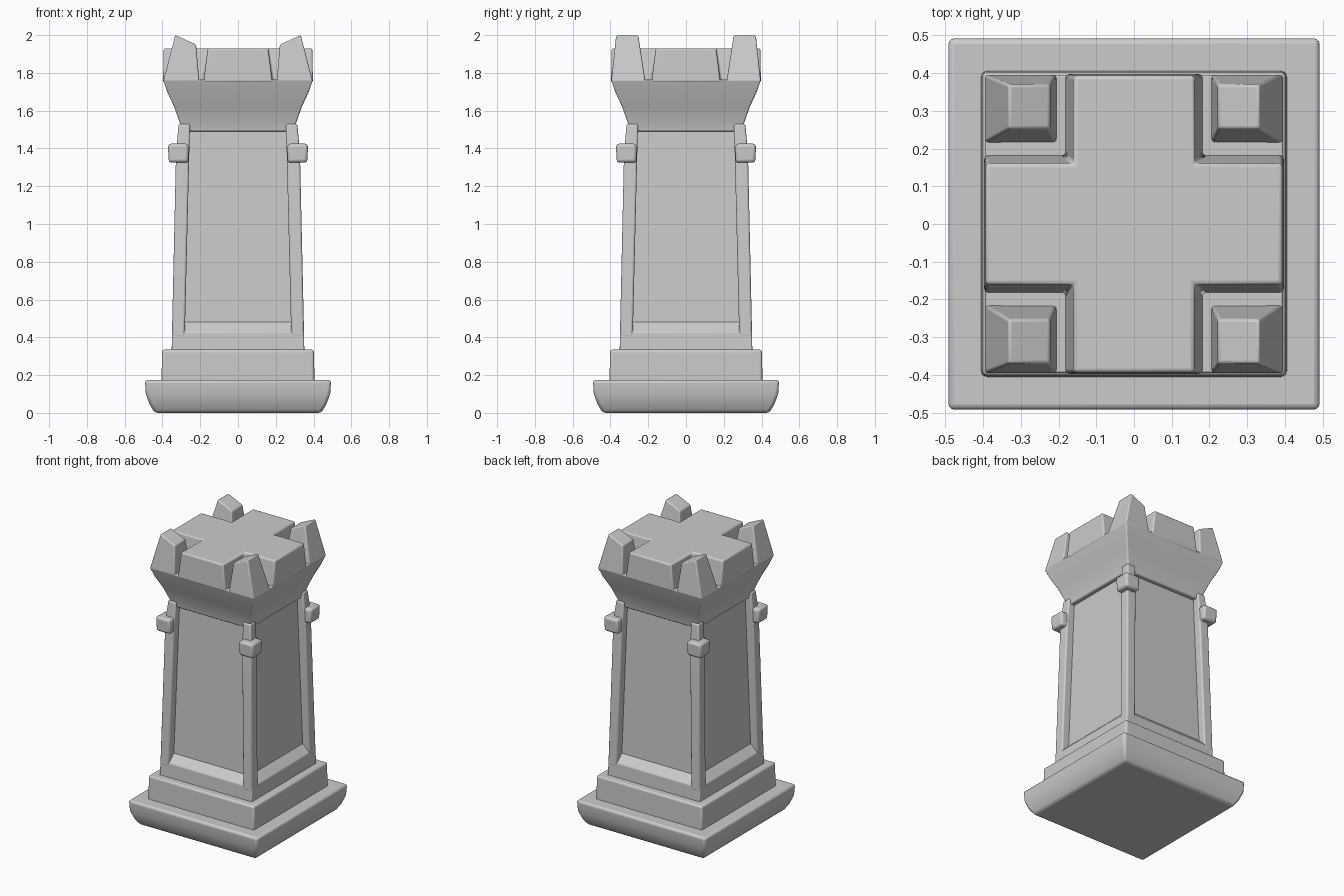
import bpy, bmesh, math

if "Cube" in bpy.data.objects:
    bpy.data.objects.remove(bpy.data.objects["Cube"])


def loft(name, rings, bevel=0.012, segments=3):
    """Closed solid from rings of equal point counts, with softened edges."""
    bm = bmesh.new()
    loops = [[bm.verts.new(p) for p in ring] for ring in rings]
    n = len(loops[0])
    for a, b in zip(loops, loops[1:]):
        for i in range(n):
            j = (i + 1) % n
            bm.faces.new((a[i], a[j], b[j], b[i]))
    bm.faces.new(loops[0])
    bm.faces.new(loops[-1])
    bmesh.ops.recalc_face_normals(bm, faces=bm.faces[:])
    mesh = bpy.data.meshes.new(name)
    bm.to_mesh(mesh)
    bm.free()
    ob = bpy.data.objects.new(name, mesh)
    bpy.context.collection.objects.link(ob)
    mod = ob.modifiers.new("Bevel", 'BEVEL')
    mod.width = bevel
    mod.segments = segments
    mod.limit_method = 'ANGLE'
    mod.angle_limit = math.radians(25)
    bpy.context.view_layer.objects.active = ob
    ob.select_set(True)
    bpy.ops.object.shade_smooth_by_angle(angle=math.radians(35))
    ob.select_set(False)
    return ob


def rect(z, x0, x1, y0, y1):
    return [(x0, y0, z), (x1, y0, z), (x1, y1, z), (x0, y1, z)]


def square_stack(name, profile, bevel=0.012):
    """Square tower section from (height, half width) pairs."""
    return loft(name, [rect(z, -h, h, -h, h) for z, h in profile], bevel)


def cross(z, w, l):
    return [(-w, -l, z), (w, -l, z), (w, -w, z), (l, -w, z), (l, w, z), (w, w, z),
            (w, l, z), (-w, l, z), (-w, w, z), (-l, w, z), (-l, -w, z), (-w, -w, z)]


# Stepped base
square_stack("base_slab", [(0, 0.44), (0.045, 0.468), (0.10, 0.488), (0.175, 0.493)], 0.016)
square_stack("plinth", [(0.16, 0.405), (0.335, 0.402)], 0.014)

# Shaft: recessed panels with a sloping sill below
square_stack("panel_core", [(0.33, 0.30), (1.54, 0.27)], 0.004)
square_stack("panel_sill", [(0.32, 0.352), (0.43, 0.348), (0.482, 0.295)], 0.006)

# Flared cornice
square_stack("cornice", [(1.49, 0.30), (1.535, 0.308), (1.62, 0.338),
                         (1.70, 0.375), (1.765, 0.397)], 0.008)

# Cross-shaped roof block
loft("roof_cross", [cross(1.75, 0.183, 0.397), cross(1.93, 0.16, 0.393)], 0.010)

# Corner parts, repeated on all four corners
for sx in (-1, 1):
    for sy in (-1, 1):
        def corner(z, x0, x1, y0, y1):
            return rect(z, sx * x0, sx * x1, sy * y0, sy * y1)

        tag = ("left" if sx < 0 else "right") + ("_front" if sy < 0 else "_back")
        loft("corner_post_" + tag,
             [corner(0.40, 0.282, 0.350, 0.282, 0.350),
              corner(1.38, 0.258, 0.328, 0.258, 0.328),
              corner(1.53, 0.254, 0.314, 0.254, 0.314)], 0.010)
        loft("post_collar_" + tag,
             [corner(1.325, 0.262, 0.367, 0.262, 0.367),
              corner(1.425, 0.262, 0.371, 0.262, 0.371)], 0.016)
        # Pinnacle whose top slopes down towards the middle
        top = [(sx * 0.222, sy * 0.252, 1.95), (sx * 0.332, sy * 0.252, 2.0),
               (sx * 0.332, sy * 0.370, 2.0), (sx * 0.222, sy * 0.370, 1.95)]
        loft("pinnacle_" + tag,
             [corner(1.755, 0.205, 0.396, 0.215, 0.396), top], 0.008)
